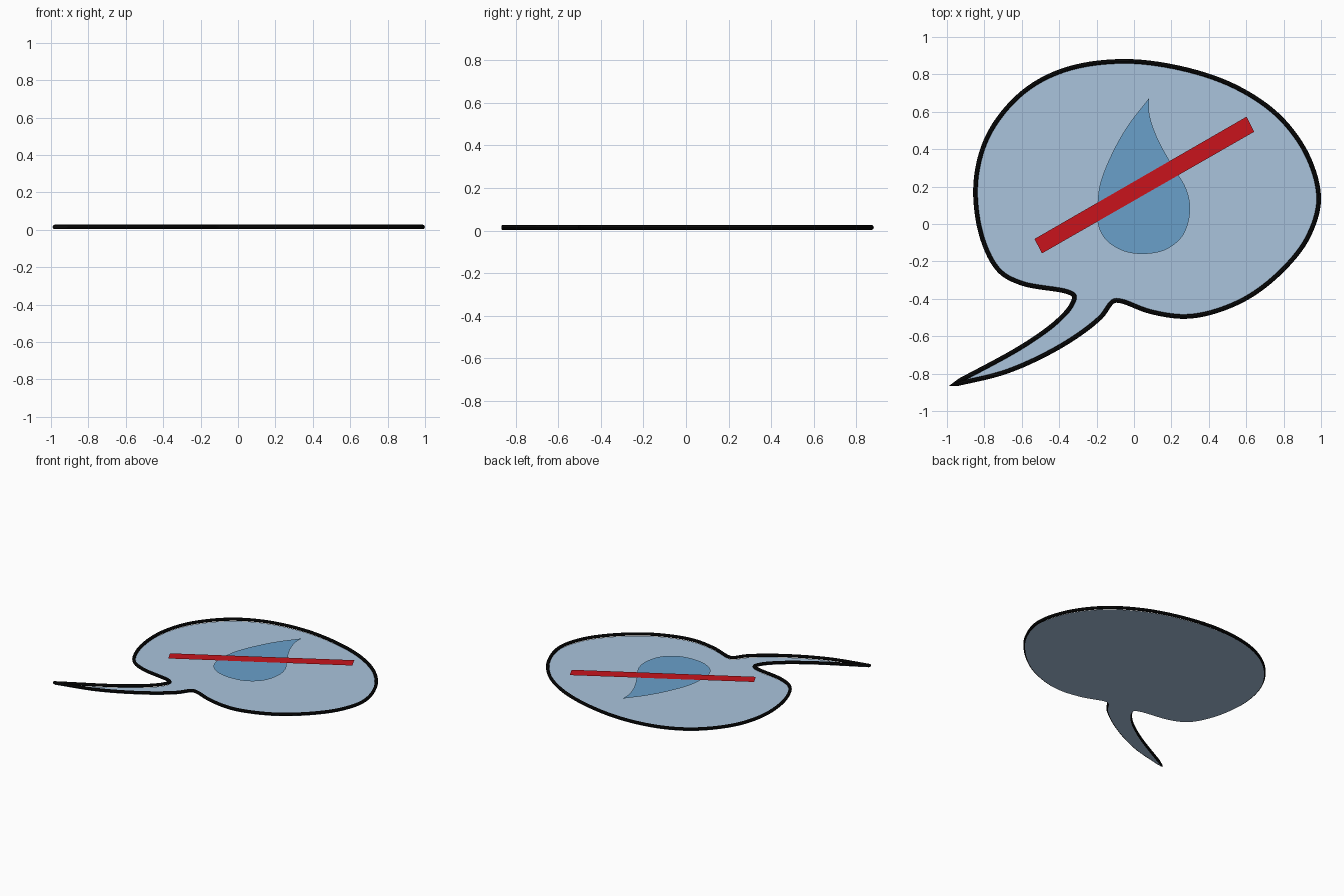
import bpy
import bmesh
from mathutils import Vector

if "Cube" in bpy.data.objects:
    bpy.data.objects.remove(bpy.data.objects["Cube"])


def paint(obj, rgb):
    mat = bpy.data.materials.new(obj.name + "_colour")
    mat.diffuse_color = (*rgb, 1)
    mat.use_nodes = True
    mat.node_tree.nodes["Principled BSDF"].inputs["Base Color"].default_value = mat.diffuse_color
    obj.data.materials.append(mat)


def smooth_loop(pts, steps=8):
    """Spline through pts, closed with one sharp corner at the first point."""
    p = [Vector(q) for q in pts] + [Vector(pts[0])]
    p = [2 * p[0] - p[1]] + p + [2 * p[-1] - p[-2]]
    out = []
    for a, b, c, d in zip(p, p[1:], p[2:], p[3:]):
        # knots spaced by distance keep short and long spans even
        t1 = (b - a).length ** 0.5
        t2 = t1 + (c - b).length ** 0.5
        t3 = t2 + (d - c).length ** 0.5
        for i in range(steps):
            t = t1 + (t2 - t1) * i / steps
            a1 = a.lerp(b, t / t1)
            a2 = b.lerp(c, (t - t1) / (t2 - t1))
            a3 = c.lerp(d, (t - t2) / (t3 - t2))
            b1 = a1.lerp(a2, t / t2)
            b2 = a2.lerp(a3, (t - t1) / (t3 - t1))
            out.append(b1.lerp(b2, (t - t1) / (t2 - t1)))
    return out


def flat_shape(name, pts, z, rgb):
    bm = bmesh.new()
    face = bm.faces.new([bm.verts.new((p[0], p[1], z)) for p in pts])
    face.normal_update()
    if face.normal.z < 0:
        face.normal_flip()
    bmesh.ops.triangulate(bm, faces=bm.faces[:])
    mesh = bpy.data.meshes.new(name)
    bm.to_mesh(mesh)
    bm.free()
    obj = bpy.data.objects.new(name, mesh)
    bpy.context.collection.objects.link(obj)
    paint(obj, rgb)


def tube(name, pts, z, radius, rgb):
    cu = bpy.data.curves.new(name, 'CURVE')
    cu.dimensions = '3D'
    cu.bevel_depth = radius
    cu.bevel_resolution = 2
    sp = cu.splines.new('POLY')
    sp.points.add(len(pts) - 1)
    for sp_pt, p in zip(sp.points, pts):
        sp_pt.co = (p[0], p[1], z, 1)
    sp.use_cyclic_u = True
    obj = bpy.data.objects.new(name, cu)
    bpy.context.collection.objects.link(obj)
    paint(obj, rgb)
    bpy.context.view_layer.objects.active = obj
    obj.select_set(True)
    bpy.ops.object.convert(target='MESH')
    bpy.ops.object.shade_smooth_by_angle()
    obj.select_set(False)


# Speech bubble, starting at the tail tip and running clockwise
bubble = smooth_loop([
    (-0.98, -0.863), (-0.59, -0.65), (-0.41, -0.52), (-0.335, -0.435),
    (-0.32, -0.385), (-0.355, -0.363), (-0.60, -0.317), (-0.72, -0.25),
    (-0.81, -0.08), (-0.848, 0.18), (-0.81, 0.40), (-0.72, 0.57),
    (-0.56, 0.73), (-0.345, 0.832), (-0.04, 0.87), (0.295, 0.822),
    (0.565, 0.722), (0.78, 0.57), (0.93, 0.36), (0.988, 0.13),
    (0.93, -0.07), (0.805, -0.235), (0.62, -0.385), (0.43, -0.468),
    (0.27, -0.495), (0.085, -0.468), (-0.07, -0.412), (-0.11, -0.413),
    (-0.18, -0.50), (-0.37, -0.64), (-0.67, -0.785)])
flat_shape("bubble_fill", bubble, 0.0, (0.40, 0.55, 0.72))
tube("bubble_outline", bubble, 0.015, 0.012, (0.003, 0.003, 0.003))

# Water drop, starting at its pointed tip
drop = smooth_loop([
    (0.08, 0.672), (-0.04, 0.515), (-0.13, 0.35), (-0.182, 0.21),
    (-0.195, 0.09), (-0.19, -0.01), (-0.15, -0.085), (-0.06, -0.143),
    (0.05, -0.16), (0.17, -0.137), (0.262, -0.06), (0.30, 0.07),
    (0.28, 0.185), (0.20, 0.32), (0.12, 0.47), (0.082, 0.59)])
flat_shape("water_drop", drop, 0.058, (0.144, 0.352, 0.59))

# Diagonal bar across the drop
flat_shape("cross_bar", [(-0.532, -0.08), (-0.492, -0.157),
                         (0.642, 0.493), (0.602, 0.574)], 0.065, (0.58, 0.007, 0.012))
